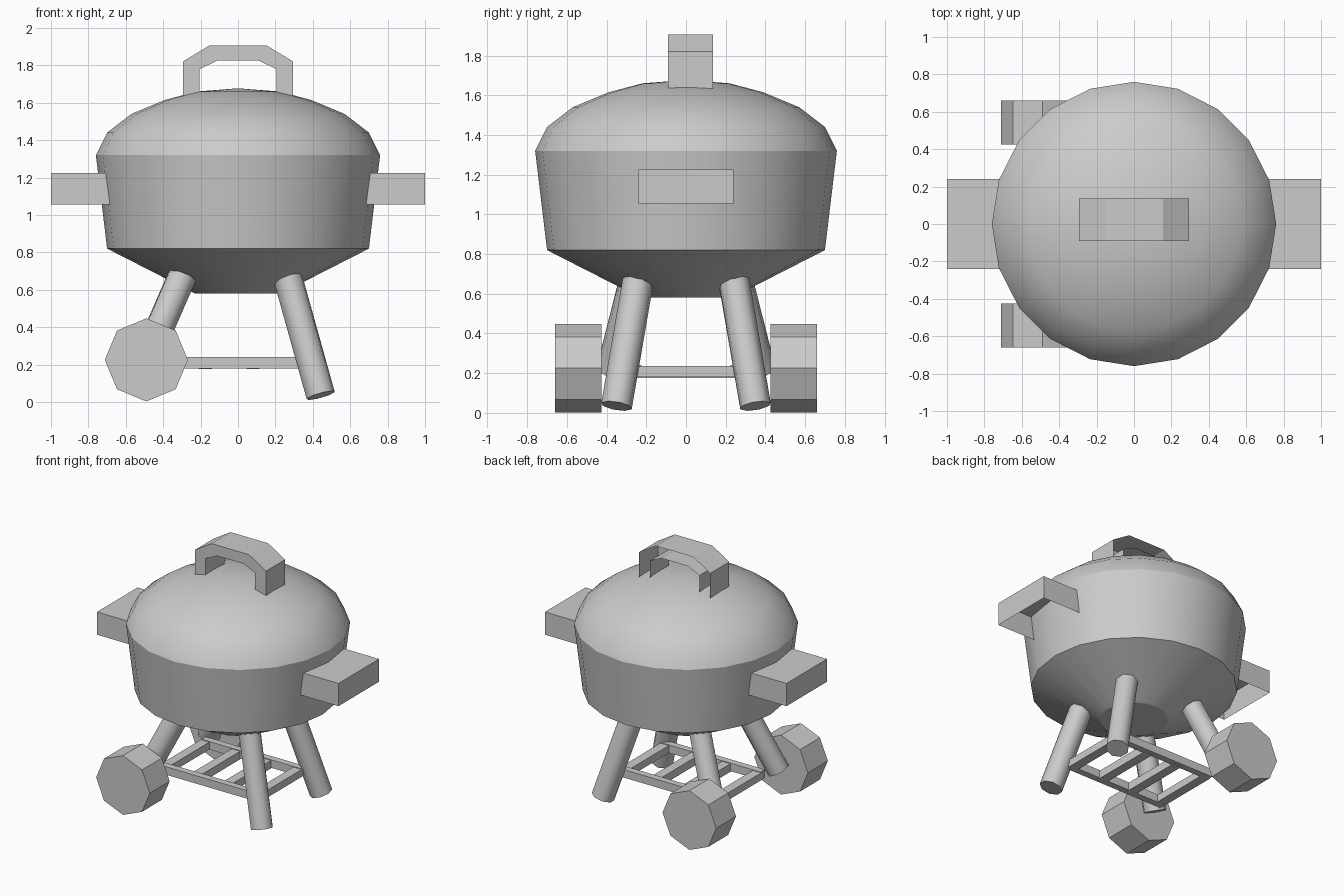
import bpy, bmesh, math
from mathutils import Vector

if "Cube" in bpy.data.objects:
    bpy.data.objects.remove(bpy.data.objects["Cube"], do_unlink=True)

grey = bpy.data.materials.new("plain_grey")
grey.use_nodes = True
colour = (0.6, 0.6, 0.6, 1)
grey.diffuse_color = colour
grey.node_tree.nodes["Principled BSDF"].inputs["Base Color"].default_value = colour


def finish(name, bm, smooth=None):
    bmesh.ops.recalc_face_normals(bm, faces=bm.faces)
    mesh = bpy.data.meshes.new(name)
    bm.to_mesh(mesh)
    bm.free()
    obj = bpy.data.objects.new(name, mesh)
    bpy.context.collection.objects.link(obj)
    mesh.materials.append(grey)
    if smooth:
        bpy.ops.object.select_all(action="DESELECT")
        obj.select_set(True)
        bpy.context.view_layer.objects.active = obj
        bpy.ops.object.shade_smooth_by_angle(angle=math.radians(smooth))
    return obj


def lathe(name, profile, sides, smooth):
    bm = bmesh.new()
    verts = [bm.verts.new((r, 0, z)) for r, z in profile]
    edges = [bm.edges.new(pair) for pair in zip(verts, verts[1:])]
    bmesh.ops.spin(bm, geom=verts + edges, cent=(0, 0, 0), axis=(0, 0, 1),
                   angle=math.tau, steps=sides, use_duplicate=False)
    bmesh.ops.remove_doubles(bm, verts=bm.verts, dist=0.0005)
    return finish(name, bm, smooth)


def rod(name, start, end, radius, sides, smooth=None, turn=0):
    start, end = Vector(start), Vector(end)
    axis = end - start
    bm = bmesh.new()
    bmesh.ops.create_cone(bm, cap_ends=True, segments=sides, radius1=radius,
                          radius2=radius, depth=axis.length)
    obj = finish(name, bm, smooth)
    obj.rotation_euler = axis.to_track_quat("Z", "Y").to_euler()
    obj.location = (start + end) / 2
    return obj


def box(name, low, high, open_side=None):
    low, high = Vector(low), Vector(high)
    bm = bmesh.new()
    bmesh.ops.create_cube(bm, size=1)
    for v in bm.verts:
        v.co = (low + high) / 2 + v.co * (high - low)
    bm.normal_update()
    if open_side:
        gone = [f for f in bm.faces if f.normal.dot(Vector(open_side)) > 0.9]
        bmesh.ops.delete(bm, geom=gone, context="FACES")
    return finish(name, bm)


# Bowl and domed lid
lathe("bowl", [(0, 0.58), (0.23, 0.58), (0.7, 0.82), (0.76, 1.32)], 20, 25)
lathe("lid", [(0.76, 1.32), (0.7, 1.44), (0.57, 1.54), (0.39, 1.615),
              (0.22, 1.66), (0, 1.677)], 20, 40)

# Side handles, hollow underneath
for side, name in ((1, "left"), (-1, "right")):
    xs = sorted((0.66 * side, side))
    box(name + "_handle", (xs[0], -0.24, 1.055), (xs[1], 0.24, 1.225), (0, 0, -1))

# Arched lid handle, open at the back
outer = [(0.295, 1.635), (0.295, 1.82), (0.155, 1.905)]
inner = [(0.205, 1.635), (0.205, 1.78), (0.11, 1.825)]
outer += [(-x, z) for x, z in reversed(outer)]
inner += [(-x, z) for x, z in reversed(inner)]
bm = bmesh.new()
rings = [[bm.verts.new((x, y, z)) for x, z in path]
         for path, y in ((outer, 0.135), (outer, -0.09), (inner, -0.09), (inner, 0.135))]
for a, b in zip(rings, rings[1:]):
    for i in range(len(a) - 1):
        bm.faces.new((a[i], a[i + 1], b[i + 1], b[i]))
finish("lid_handle", bm)

# Legs and wheels
for s, name in ((-1, "front"), (1, "back")):
    rod(name + "_left_leg", (0.24, 0.225 * s, 0.76), (0.442, 0.35 * s, 0.035), 0.08, 8, 50)
    rod(name + "_right_leg", (-0.26, 0.235 * s, 0.76), (-0.5, 0.375 * s, 0.21), 0.08, 8, 50)
    rod(name + "_wheel", (-0.49, 0.425 * s, 0.225), (-0.49, 0.66 * s, 0.225), 0.222, 8)

# Slatted shelf between the legs
for y, name in ((-0.25, "front"), (0.25, "back")):
    box("shelf_" + name + "_rail", (-0.46, y - 0.025, 0.18), (0.36, y + 0.025, 0.24))
for i in range(4):
    x = -0.43 + i * 0.255
    drop = 0.005 if i in (1, 2) else 0
    box("shelf_slat", (x - 0.035, -0.25, 0.18 - drop), (x + 0.035, 0.25, 0.235))
